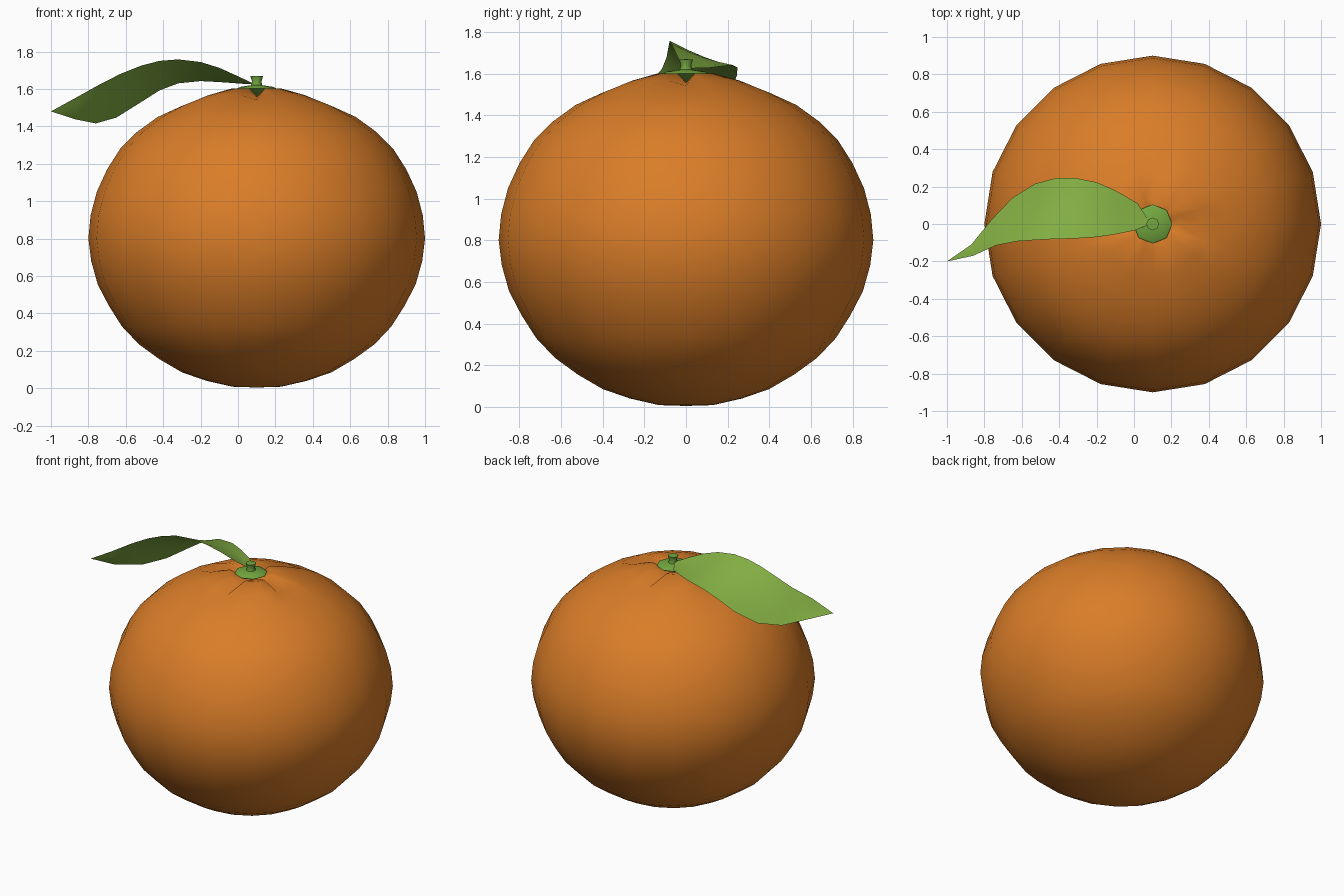
import bpy, bmesh, math

if "Cube" in bpy.data.objects:
    bpy.data.objects.remove(bpy.data.objects["Cube"])


def material(name, rgb):
    m = bpy.data.materials.new(name)
    m.diffuse_color = (*rgb, 1)
    m.use_nodes = True
    m.node_tree.nodes["Principled BSDF"].inputs["Base Color"].default_value = m.diffuse_color
    return m


ORANGE = material("orange peel", (0.70, 0.205, 0.021))
LEAF = material("leaf green", (0.223, 0.42, 0.055))
STEM = material("stem green", (0.17, 0.385, 0.05))


def finish(bm, name, mat, angle=None):
    me = bpy.data.meshes.new(name)
    bm.to_mesh(me)
    bm.free()
    me.materials.append(mat)
    ob = bpy.data.objects.new(name, me)
    bpy.context.collection.objects.link(ob)
    bpy.ops.object.select_all(action='DESELECT')
    ob.select_set(True)
    bpy.context.view_layer.objects.active = ob
    if angle:
        bpy.ops.object.shade_smooth_by_angle(angle=math.radians(angle))
    else:
        bpy.ops.object.shade_smooth()
    return ob


def lathe(name, mat, profile, sides, grooves=None, angle=None):
    """Spin (radius, z) rings, bottom to top, with pole points at both ends."""
    bm = bmesh.new()
    rings = []
    for i, (r, z) in enumerate(profile):
        if r == 0:
            rings.append([bm.verts.new((0.1, 0, z))] * sides)
            continue
        ring = []
        for k in range(sides):
            a = 2 * math.pi * k / sides
            dip = grooves.get(i, 0) if grooves and k % (sides // 4) == 0 else 0
            ring.append(bm.verts.new((0.1 + r * math.cos(a), r * math.sin(a), z - dip)))
        rings.append(ring)
    for lo, hi in zip(rings, rings[1:]):
        for k in range(sides):
            j = (k + 1) % sides
            bm.faces.new(list(dict.fromkeys((lo[k], lo[j], hi[j], hi[k]))))
    return finish(bm, name, mat, angle)


# Fruit body: squashed ball, dimpled on top with four short creases
body = [(0, 0.004), (0.13, 0.008), (0.27, 0.04), (0.40, 0.085), (0.52, 0.155),
        (0.63, 0.235), (0.72, 0.33), (0.79, 0.44), (0.85, 0.555), (0.885, 0.68),
        (0.90, 0.80), (0.888, 0.925), (0.855, 1.05), (0.80, 1.17), (0.73, 1.28),
        (0.64, 1.37), (0.53, 1.45), (0.405, 1.515), (0.27, 1.567), (0.14, 1.602),
        (0.06, 1.575), (0, 1.55)]
lathe("fruit_body", ORANGE, body, 20, {17: 0.008, 18: 0.025, 19: 0.045, 20: 0.015})

# Calyx and stem stub, eight sided
lathe("calyx_and_stem", STEM,
      [(0, 1.553), (0.085, 1.59), (0.105, 1.602), (0.09, 1.611), (0.03, 1.62),
       (0.025, 1.64), (0.034, 1.668), (0, 1.67)], 8, angle=50)

# Leaf: sheet lofted between its front and back edges
front = [(0.09, 0, 1.625), (0, -0.035, 1.668), (-0.1, -0.055, 1.713), (-0.2, -0.07, 1.744),
         (-0.32, -0.078, 1.758), (-0.42, -0.08, 1.75), (-0.52, -0.085, 1.724),
         (-0.63, -0.093, 1.68), (-0.74, -0.115, 1.624), (-0.86, -0.17, 1.557), (-1, -0.2, 1.48)]
back = [(0.09, 0, 1.625), (0.02, 0.11, 1.628), (-0.1, 0.18, 1.637), (-0.2, 0.223, 1.642),
        (-0.32, 0.247, 1.63), (-0.42, 0.245, 1.592), (-0.53, 0.215, 1.522),
        (-0.65, 0.14, 1.447), (-0.76, 0.025, 1.416), (-0.87, -0.11, 1.438), (-1, -0.2, 1.48)]
bm = bmesh.new()
rows = []
for f, b in zip(front, back):
    if f == b:
        rows.append([bm.verts.new(f)] * 5)
        continue
    row = []
    for s in range(5):
        t = s / 4
        p = [u + (v - u) * t for u, v in zip(f, b)]
        p[2] -= 0.05 * t * (1 - t)
        row.append(bm.verts.new(p))
    rows.append(row)
for r0, r1 in zip(rows, rows[1:]):
    for s in range(4):
        bm.faces.new(list(dict.fromkeys((r0[s], r0[s + 1], r1[s + 1], r1[s]))))
finish(bm, "leaf", LEAF)
